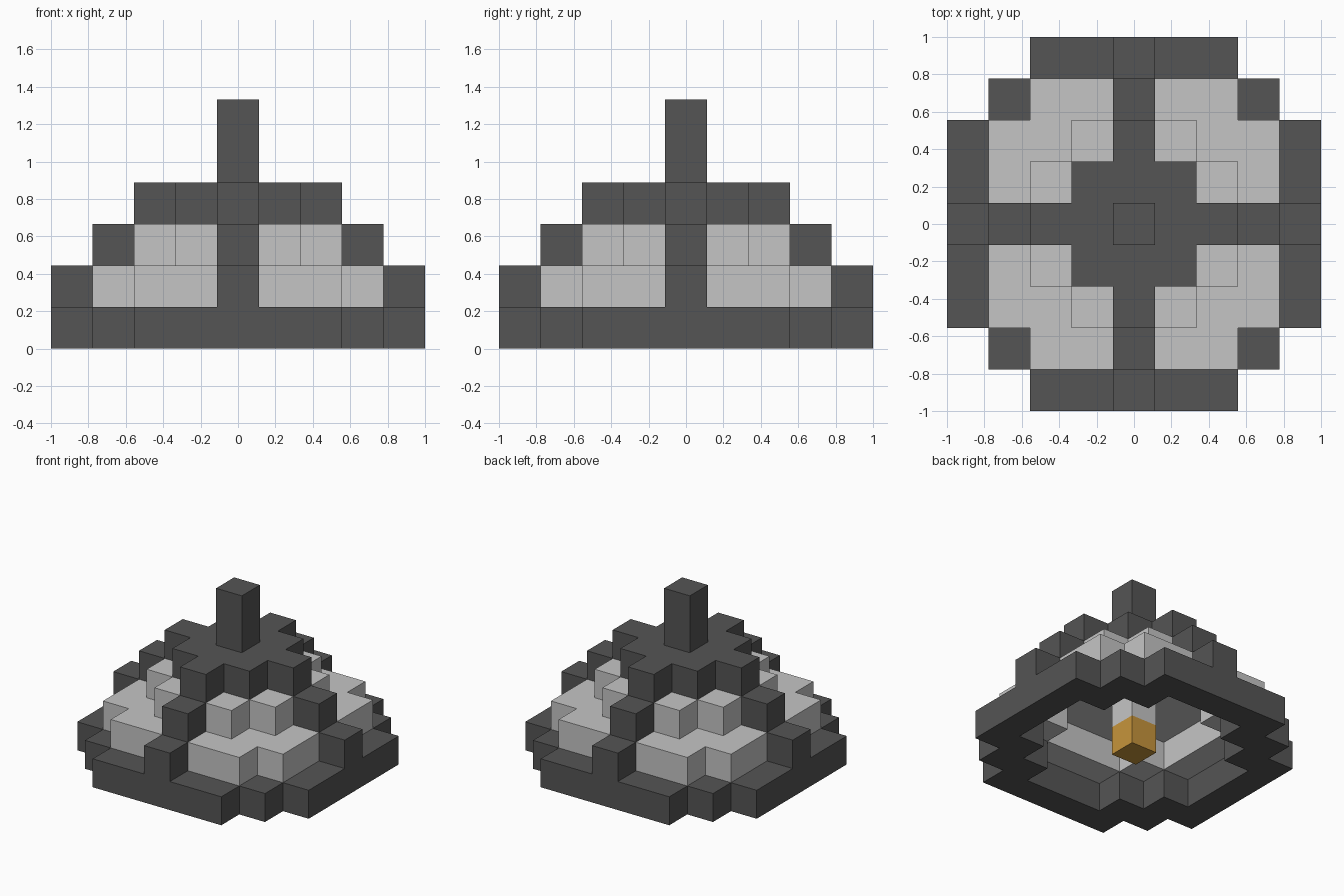
import bpy, bmesh
from math import radians

cube = bpy.data.objects.get("Cube")
if cube:
    bpy.data.objects.remove(cube, do_unlink=True)

U = 2 / 9  # block size


def material(name, rgb):
    m = bpy.data.materials.new(name)
    m.use_nodes = True
    col = (*rgb, 1.0)
    m.diffuse_color = col
    bsdf = next(n for n in m.node_tree.nodes if n.type == 'BSDF_PRINCIPLED')
    bsdf.inputs["Base Color"].default_value = col
    bsdf.inputs["Roughness"].default_value = 0.9
    return m


DARK = material("dark grey", (0.09, 0.09, 0.09))
LIGHT = material("light grey", (0.56, 0.56, 0.56))
AMBER = material("amber", (0.57, 0.30, 0.045))


def tier(name, mat, z0, z1, inside):
    """Slab from level z0 to z1 made of the square cells where inside(|x|, |y|) holds."""
    cells = [(i, j) for i in range(-4, 5) for j in range(-4, 5) if inside(abs(i), abs(j))]
    bm = bmesh.new()
    for i, j in cells:
        corners = ((-.5, -.5), (.5, -.5), (.5, .5), (-.5, .5))
        bm.faces.new([bm.verts.new(((i + a) * U, (j + b) * U, z0 * U)) for a, b in corners])
    bmesh.ops.remove_doubles(bm, verts=bm.verts, dist=1e-4)
    # extrude the flat plan upward, keeping the underside
    ext = bmesh.ops.extrude_face_region(bm, geom=bm.faces[:], use_keep_orig=True)
    top = [g for g in ext["geom"] if isinstance(g, bmesh.types.BMVert)]
    bmesh.ops.translate(bm, verts=top, vec=(0, 0, (z1 - z0) * U))
    bmesh.ops.recalc_face_normals(bm, faces=bm.faces)
    bmesh.ops.dissolve_limit(bm, angle_limit=radians(1), verts=bm.verts, edges=bm.edges)
    me = bpy.data.meshes.new(name)
    bm.to_mesh(me)
    bm.free()
    me.materials.append(mat)
    ob = bpy.data.objects.new(name, me)
    bpy.context.collection.objects.link(ob)
    return ob


def rounded(x, y, r, n):
    """Square of half-width r whose outer row is only n cells wide either side."""
    return max(x, y) < r or (max(x, y) == r and min(x, y) <= n)


def cavity(x, y):
    return rounded(x, y, 3, 1)


# stepped hollow base rim
tier("base_rim", DARK, 0, 1, lambda x, y: rounded(x, y, 4, 2) and not cavity(x, y))
# pale shell: hollow lower wall and smaller upper tier
tier("lower_shell", LIGHT, 1, 2,
     lambda x, y: rounded(x, y, 3, 2) and not rounded(x, y, 2, 1))
tier("upper_shell", LIGHT, 2, 3, lambda x, y: rounded(x, y, 2, 1))
# dark ribs stepping up the four sides
tier("lower_ribs", DARK, 1, 2, lambda x, y: max(x, y) == 4 and min(x, y) == 0)
tier("upper_ribs", DARK, 2, 3, lambda x, y: max(x, y) == 3 and min(x, y) == 0)
# cap with four short arms, and the post above it
tier("cap", DARK, 3, 4, lambda x, y: rounded(x, y, 2, 0))
tier("top_post", DARK, 4, 6, lambda x, y: x == y == 0)
# hanging lamp inside the cavity
tier("lamp_holder", LIGHT, 1, 2, lambda x, y: x == y == 0)
tier("lamp", AMBER, 0, 1, lambda x, y: x == y == 0)
